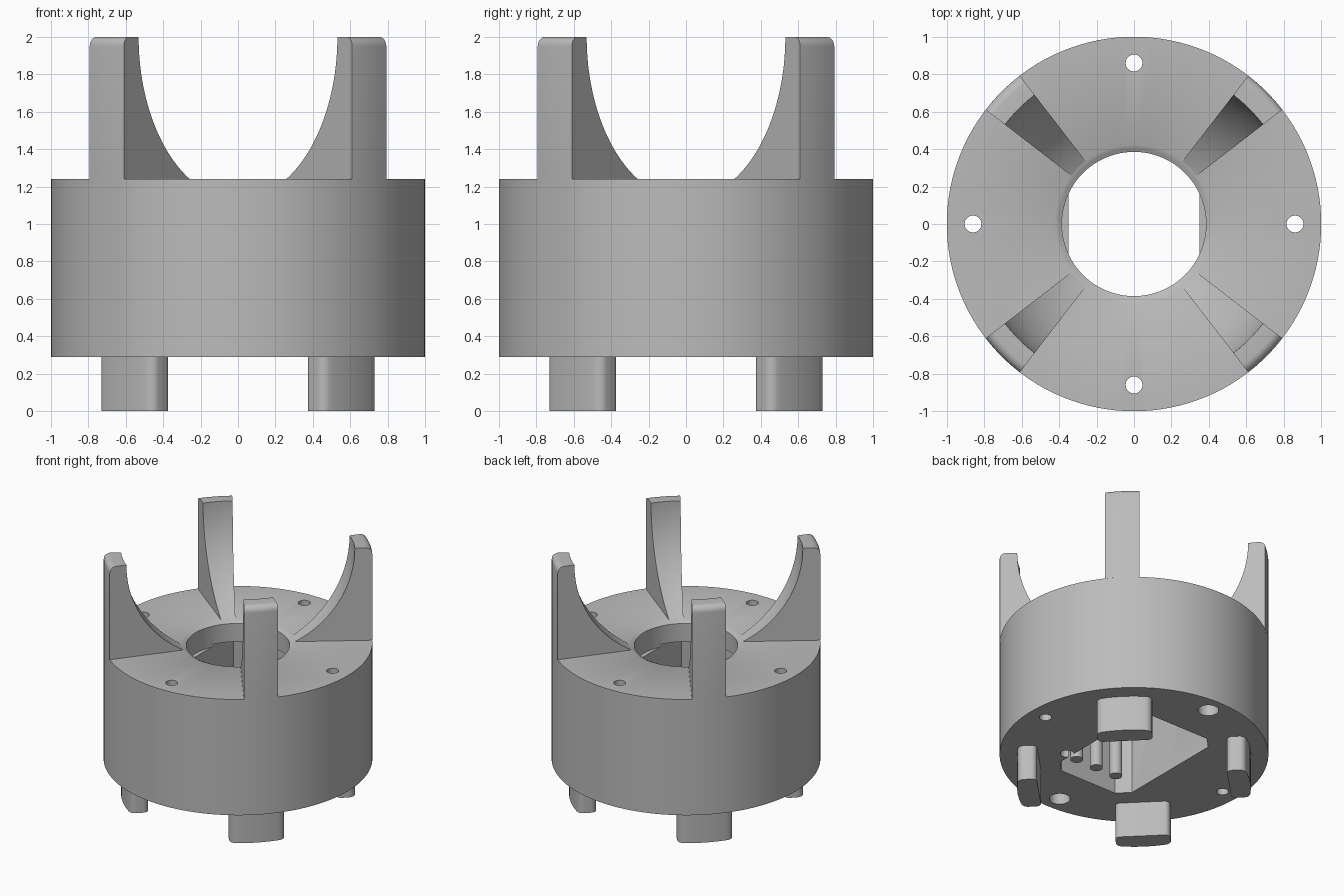
import bpy, bmesh, math
from mathutils import Matrix, Vector

if "Cube" in bpy.data.objects:
    bpy.data.objects.remove(bpy.data.objects["Cube"], do_unlink=True)

grey = bpy.data.materials.new("plain grey")
grey.use_nodes = True
grey.diffuse_color = (0.5, 0.5, 0.5, 1)
grey.node_tree.nodes["Principled BSDF"].inputs["Base Color"].default_value = (0.5, 0.5, 0.5, 1)

BASE, DECK, TOP = 0.29, 1.24, 2.0
BOWL = 0.87          # spherical bowl centred at the top
BORE = 0.385


def finish(name, bm):
    bmesh.ops.remove_doubles(bm, verts=bm.verts, dist=1e-5)
    bmesh.ops.recalc_face_normals(bm, faces=bm.faces)
    mesh = bpy.data.meshes.new(name)
    bm.to_mesh(mesh)
    bm.free()
    mesh.materials.append(grey)
    obj = bpy.data.objects.new(name, mesh)
    bpy.context.collection.objects.link(obj)
    return obj


def smooth(obj):
    bpy.ops.object.select_all(action='DESELECT')
    obj.select_set(True)
    bpy.context.view_layer.objects.active = obj
    bpy.ops.object.shade_smooth_by_angle(angle=math.radians(30))


def lathe(name, profile, start, sweep, steps):
    """Sweep a closed (radius, height) profile about z."""
    bm = bmesh.new()
    face = bm.faces.new([bm.verts.new((r, 0, z)) for r, z in profile])
    bmesh.ops.rotate(bm, verts=bm.verts, matrix=Matrix.Rotation(start, 3, 'Z'))
    full = sweep > 6
    geom = list(bm.edges) if full else [face]
    if full:
        bm.faces.remove(face)
        geom = list(bm.edges)
    bmesh.ops.spin(bm, geom=geom, axis=(0, 0, 1), cent=(0, 0, 0),
                   angle=sweep, steps=steps, use_duplicate=False)
    if full:
        loose = [e for e in bm.edges if not e.link_faces]
        bmesh.ops.delete(bm, geom=loose, context='EDGES')
        bmesh.ops.dissolve_degenerate(bm, dist=1e-6, edges=bm.edges)
    else:
        # keep a cap on the starting end too
        bmesh.ops.remove_doubles(bm, verts=bm.verts, dist=1e-6)
        bmesh.ops.holes_fill(bm, edges=[e for e in bm.edges if e.is_boundary], sides=0)
    return finish(name, bm)


def prism(name, outline, z0, z1):
    bm = bmesh.new()
    face = bm.faces.new([bm.verts.new((x, y, z0)) for x, y in outline])
    ext = bmesh.ops.extrude_face_region(bm, geom=[face])
    verts = [v for v in ext["geom"] if isinstance(v, bmesh.types.BMVert)]
    bmesh.ops.translate(bm, verts=verts, vec=(0, 0, z1 - z0))
    return finish(name, bm)


def rod(name, x, y, radius, z0, z1):
    steps = [i * math.tau / 32 for i in range(32)]
    return prism(name, [(x + radius * math.cos(a), y + radius * math.sin(a)) for a in steps], z0, z1)


def cut(target, cutter):
    cutter.hide_render = True
    mod = target.modifiers.new("cut", 'BOOLEAN')
    mod.operation, mod.solver, mod.object = 'DIFFERENCE', 'EXACT', cutter
    bpy.context.view_layer.objects.active = target
    bpy.ops.object.modifier_apply(modifier=mod.name)
    bpy.data.objects.remove(cutter, do_unlink=True)


def bowl_height(r):
    return TOP - math.sqrt(BOWL ** 2 - r ** 2)


# Drum with a bore whose lip follows the bowl
lip = math.sqrt(BOWL ** 2 - (TOP - DECK) ** 2)
drum = lathe("drum", [(0, BASE), (1, BASE), (1, DECK), (lip, DECK),
                      ((lip + BORE) / 2, bowl_height((lip + BORE) / 2)),
                      (BORE, bowl_height(BORE)), (BORE, 1.05), (0, 1.05)],
             0, math.tau, 128)

# Underside pocket with clipped corners
w, d, c = 0.35, 0.53, 0.09
cut(drum, prism("pocket_cutter", [(w, c - d), (w, d - c), (w - c, d), (c - w, d),
                                  (-w, d - c), (-w, c - d), (c - w, -d), (w - c, -d)], 0.1, 1.07))

# Bolt holes, wider below on the front and back, and a small locating hole
for x, y in [(1, 0), (-1, 0), (0, 1), (0, -1)]:
    cut(drum, rod("hole_cutter", x * 0.86, y * 0.86, 0.045, 0.1, 1.5))
    if y:
        cut(drum, rod("counterbore_cutter", 0, y * 0.86, 0.078, 0.1, 0.42))
cut(drum, rod("locating_cutter", 0.39, -0.31, 0.05, 0.1, 0.5))
smooth(drum)

# Contact pins hanging in the pocket
for i, label in enumerate(["right", "middle", "left"]):
    smooth(rod("pin_" + label, (i - 1) * 0.19, -0.437, 0.048, 0.37, 1.075))

# Four upright prongs with bowl-shaped inner faces and rounded tops
half = math.radians(7.4)
arc = [math.acos((TOP - DECK) / BOWL) + (math.pi / 2 - math.acos((TOP - DECK) / BOWL)) * i / 24
       for i in range(25)]
prong_profile = [(BOWL * math.sin(a), TOP - BOWL * math.cos(a)) for a in arc]
prong_profile += [(0.95 + 0.05 * math.sin(t * math.pi / 12), 1.95 + 0.05 * math.cos(t * math.pi / 12))
                  for t in range(7)]
prong_profile.append((1, DECK))

# Four feet with a curved outer face and rounded corners
foot_half, foot_in, foot_out = 0.205, 0.71, 0.87
foot_outline = [(foot_in, foot_half), (foot_in, -foot_half)]
for i in range(7):
    y = foot_half * (i / 3 - 1)
    foot_outline.append((math.sqrt(foot_out ** 2 - y * y), y))

for i, label in enumerate(["back_left", "back_right", "front_right", "front_left"]):
    angle = math.pi / 4 + i * math.pi / 2
    smooth(lathe("prong_" + label, prong_profile, angle - half, 2 * half, 6))

    foot = prism("foot_" + label, foot_outline, 0, BASE + 0.01)
    bm = bmesh.new()
    bm.from_mesh(foot.data)
    corners = [e for e in bm.edges
               if abs(e.verts[0].co.z - e.verts[1].co.z) > 0.1
               and abs(abs(e.verts[0].co.y) - foot_half) < 0.001]
    bmesh.ops.bevel(bm, geom=corners, offset=0.04, segments=5, profile=0.5, affect='EDGES')
    bmesh.ops.rotate(bm, verts=bm.verts, matrix=Matrix.Rotation(angle, 3, 'Z'))
    bm.to_mesh(foot.data)
    bm.free()
    smooth(foot)
